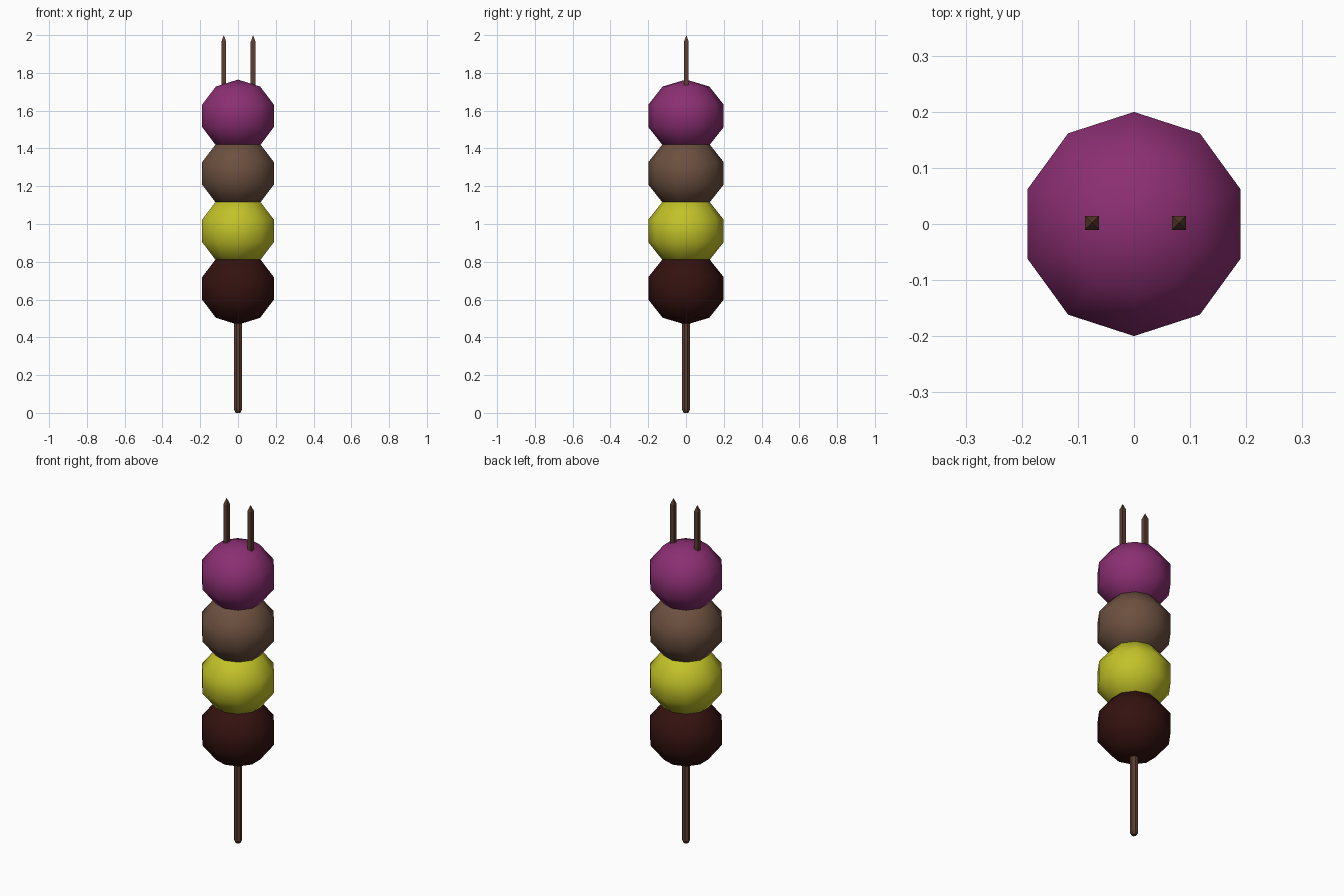
import bpy, bmesh, math

if "Cube" in bpy.data.objects:
    bpy.data.objects.remove(bpy.data.objects["Cube"])


def material(name, rgb):
    m = bpy.data.materials.new(name)
    m.diffuse_color = (*rgb, 1)
    m.use_nodes = True
    m.node_tree.nodes["Principled BSDF"].inputs["Base Color"].default_value = m.diffuse_color
    return m


def lathe(name, profile, sides, mat, loc=(0, 0, 0), turn=0.0, smooth=False):
    """Spin (radius, z) points round z; a zero radius makes a single pole."""
    bm = bmesh.new()
    rings = []
    for r, z in profile:
        if r == 0:
            rings.append([bm.verts.new((0, 0, z))] * sides)
        else:
            rings.append([bm.verts.new((r * math.cos(turn + math.tau * i / sides),
                                        r * math.sin(turn + math.tau * i / sides), z))
                          for i in range(sides)])
    for low, high in zip(rings, rings[1:]):
        for i in range(sides):
            j = (i + 1) % sides
            bm.faces.new(dict.fromkeys((low[i], low[j], high[j], high[i])))
    bmesh.ops.recalc_face_normals(bm, faces=bm.faces)
    for f in bm.faces:
        f.smooth = smooth
    me = bpy.data.meshes.new(name)
    bm.to_mesh(me)
    bm.free()
    me.materials.append(mat)
    ob = bpy.data.objects.new(name, me)
    ob.location = loc
    bpy.context.collection.objects.link(ob)
    return ob


wood = material("wood", (0.11, 0.047, 0.03))

# Four slightly squashed balls, ten sides and five bands each
ball = [(0.21 * math.sin(a) if 0 < k < 5 else 0, -0.192 * math.cos(a))
        for k, a in enumerate(math.pi * k / 5 for k in range(6))]
colours = [("dark", (0.034, 0.006, 0.005)), ("yellow", (0.54, 0.54, 0.022)),
           ("brown", (0.15, 0.08, 0.05)), ("purple", (0.26, 0.028, 0.17))]
for i, (colour, rgb) in enumerate(colours):
    lathe(colour + "_ball", ball, 10, material(colour, rgb),
          (0, 0, 0.659 + 0.3045 * i), math.pi / 2, smooth=True)

# Handle with a chamfered bottom end
lathe("handle", [(0, 0), (0.014, 0), (0.023, 0.018), (0.023, 0.62), (0, 0.62)],
      8, wood, turn=math.pi / 8)

# Two square prongs with pyramid tips
r = 0.0125 * math.sqrt(2)
for side, x in (("left", -0.075), ("right", 0.08)):
    lathe(side + "_prong", [(0, 0.6), (r, 0.6), (r, 1.965), (0, 2.0)],
          4, wood, (x, 0.002, 0), math.pi / 4)

# Bridge joining the prongs to the handle inside the lowest ball
bpy.ops.mesh.primitive_cube_add(size=1, location=(0.0025, 0.002, 0.61))
bridge = bpy.context.object
bridge.name = "prong_bridge"
bridge.scale = (0.18, 0.025, 0.025)
bridge.data.materials.append(wood)
